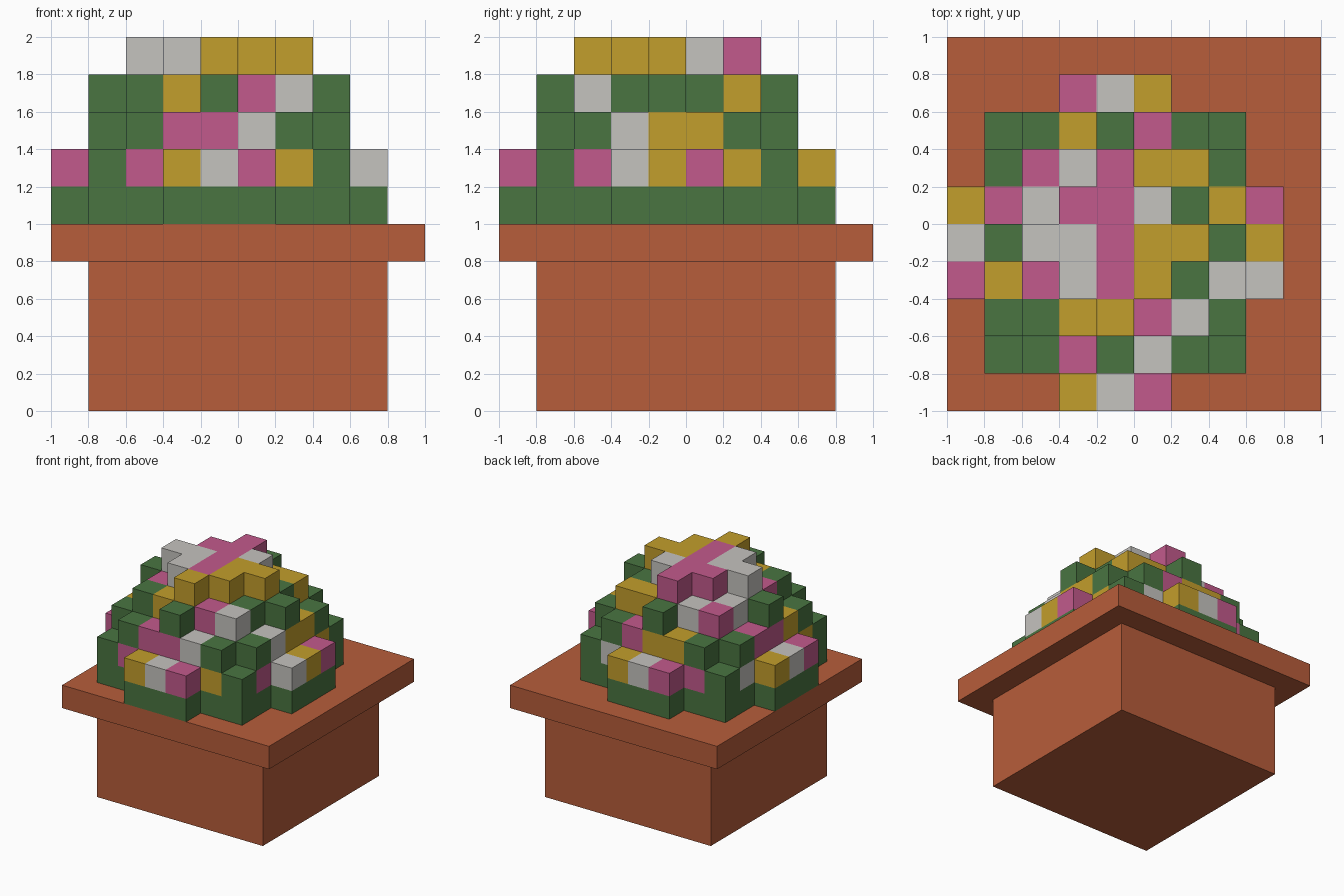
import bpy
import bmesh
from mathutils import Vector

cube = bpy.data.objects.get("Cube")
if cube:
    bpy.data.objects.remove(cube, do_unlink=True)

CELL = 0.2


def material(name, rgb):
    mat = bpy.data.materials.new(name)
    mat.use_nodes = True
    mat.diffuse_color = (*rgb, 1)
    mat.node_tree.nodes["Principled BSDF"].inputs["Base Color"].default_value = (*rgb, 1)
    return mat


terracotta = material("terracotta", (0.475, 0.110, 0.043))
# Plant colours, keyed by the letters used in the colour map
plant = {
    "G": material("leaf green", (0.067, 0.176, 0.053)),
    "P": material("petal pink", (0.540, 0.102, 0.262)),
    "W": material("petal white", (0.560, 0.546, 0.520)),
    "Y": material("petal yellow", (0.545, 0.342, 0.025)),
}
letters = list(plant)


def add_object(name, bm, mats):
    mesh = bpy.data.meshes.new(name)
    bm.to_mesh(mesh)
    bm.free()
    for mat in mats:
        mesh.materials.append(mat)
    obj = bpy.data.objects.new(name, mesh)
    bpy.context.collection.objects.link(obj)
    return obj


def slab(name, width, bottom, top):
    bm = bmesh.new()
    bmesh.ops.create_cube(bm, size=1)
    bmesh.ops.scale(bm, vec=(width, width, top - bottom), verts=bm.verts)
    bmesh.ops.translate(bm, vec=(0, 0, (bottom + top) / 2), verts=bm.verts)
    add_object(name, bm, [terracotta])


# Pot body and rim
slab("pot_body", 1.6, 0, 0.8)
slab("pot_rim", 2, 0.8, 1)

# Stepped dome of cells: squared radius of each layer, bottom to top
LAYERS = (18, 18, 13, 9, 4)
# Colour of the top cell in each column, back row first
COLOURS = (
    "...PWY...",
    ".GGYGPGG.",
    ".GPWPYYG.",
    "YPWPPWGYP",
    "WGWWPYYGY",
    "PYPWPYGWW",
    ".GGYYPWG.",
    ".GGPGWGG.",
    "...YWP...",
)
# Flowers showing on the sides, below the top cell of their column
SIDES = {
    (-2, -3, 1): "P", (2, -3, 1): "Y", (3, -2, 1): "P", (3, 2, 1): "Y",
    (-2, 3, 1): "P", (2, 3, 1): "W", (-3, 2, 1): "W", (-3, -2, 1): "Y",
    (0, -3, 2): "P", (3, 0, 2): "Y", (0, 3, 2): "Y", (-3, 0, 2): "P",
}

cells = {}
span = range(-4, 5)
for x in span:
    for y in span:
        column = [k for k, limit in enumerate(LAYERS) if x * x + y * y <= limit]
        for k in column:
            top = COLOURS[4 - y][x + 4] if k == column[-1] else "G"
            cells[x, y, k] = SIDES.get((x, y, k), top)

# Flowering bush: only the outer faces of the cells
bm = bmesh.new()
centre = Vector((-CELL / 2, -CELL / 2, 1 + CELL / 2))
for cell, letter in cells.items():
    for axis in range(3):
        for sign in (-1, 1):
            normal = Vector((0, 0, 0))
            normal[axis] = sign
            u = Vector((0, 0, 0))
            u[(axis + 1) % 3] = 1
            v = normal.cross(u)
            neighbour = tuple(int(a + b) for a, b in zip(cell, normal))
            if neighbour in cells:
                continue
            mid = Vector(cell) + normal / 2
            corners = [mid + (a * u + b * v) / 2 for a, b in ((-1, -1), (1, -1), (1, 1), (-1, 1))]
            face = bm.faces.new([bm.verts.new(c * CELL + centre) for c in corners])
            face.material_index = letters.index(letter)
bmesh.ops.remove_doubles(bm, verts=bm.verts, dist=0.001)
add_object("flowering_bush", bm, plant.values())
